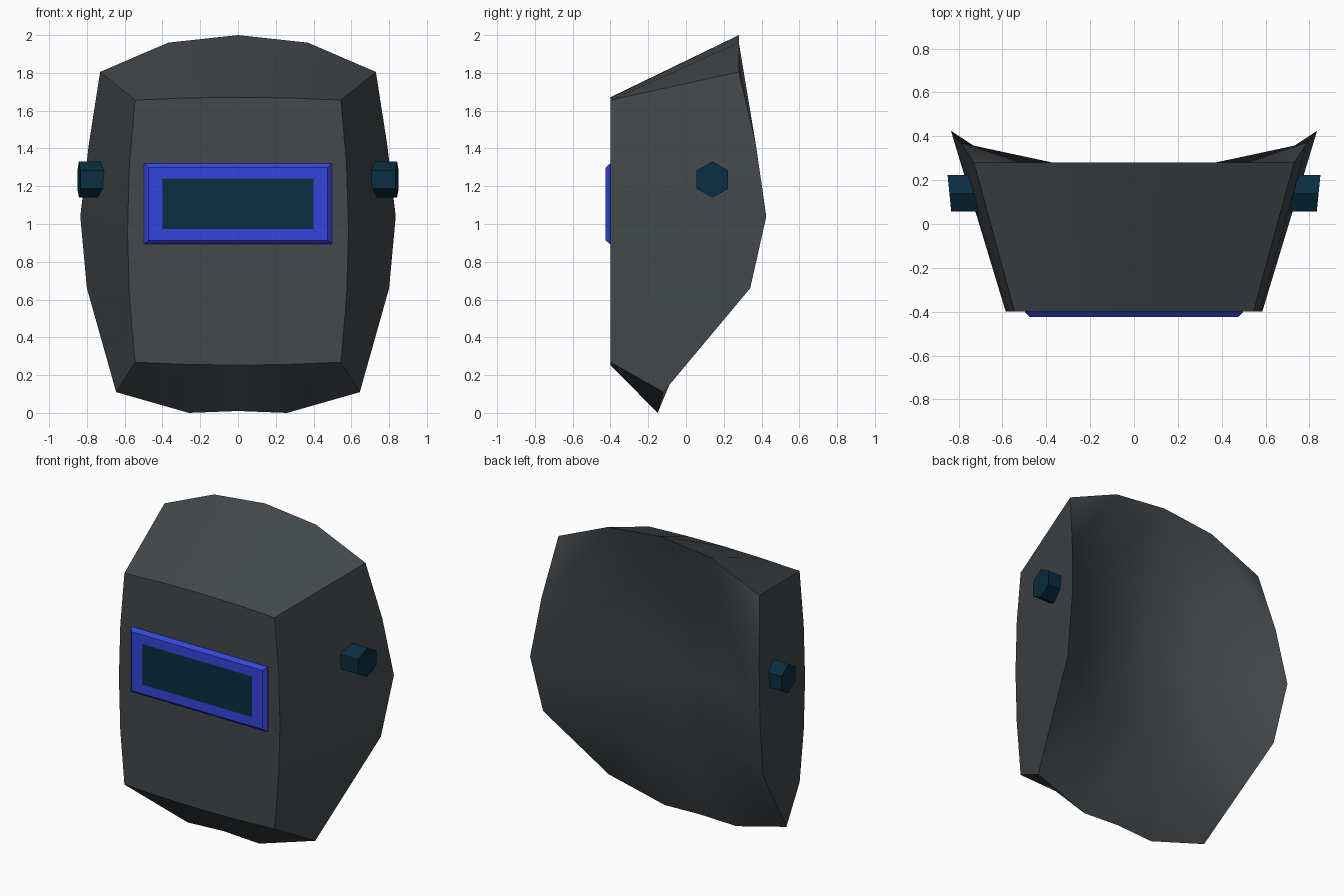
import bpy, bmesh, math

cube = bpy.data.objects.get("Cube")
if cube:
    bpy.data.objects.remove(cube, do_unlink=True)


def make_material(name, rgb):
    mat = bpy.data.materials.new(name)
    mat.use_nodes = True
    colour = (*rgb, 1)
    mat.diffuse_color = colour
    bsdf = next(n for n in mat.node_tree.nodes if n.type == "BSDF_PRINCIPLED")
    bsdf.inputs["Base Color"].default_value = colour
    return mat


grey = make_material("charcoal grey", (0.056, 0.065, 0.071))
blue = make_material("bright blue", (0.036, 0.06, 0.72))
teal = make_material("dark teal", (0.003, 0.027, 0.053))


def finish(bm, name, *materials):
    bmesh.ops.recalc_face_normals(bm, faces=bm.faces)
    mesh = bpy.data.meshes.new(name)
    bm.to_mesh(mesh)
    bm.free()
    for mat in materials:
        mesh.materials.append(mat)
    obj = bpy.data.objects.new(name, mesh)
    bpy.context.collection.objects.link(obj)
    return obj


def loft(rings):
    """Bridge equal rings of points and cap both ends; return the last cap too."""
    bm = bmesh.new()
    loops = [[bm.verts.new(p) for p in ring] for ring in rings]
    n = len(loops[0])
    for a, b in zip(loops, loops[1:]):
        for k in range(n):
            m = (k + 1) % n
            bm.faces.new((a[k], a[m], b[m], b[k]))
    bm.faces.new(loops[0])
    return bm, bm.faces.new(loops[-1])


# Mask shell: flat bulged front, flared walls, dished back
STEPS = range(-2, 3)
BACK_HALF = [  # rows from top to bottom, centre column outwards
    [(0, 0.28, 2.0), (0.37, 0.28, 1.96), (0.73, 0.28, 1.805)],
    [(0, 0.11, 1.48), (0.4, 0.14, 1.46), (0.79, 0.37, 1.42)],
    [(0, 0.08, 1.04), (0.42, 0.12, 1.04), (0.835, 0.425, 1.04)],
    [(0, 0.06, 0.6), (0.4, 0.1, 0.6), (0.8, 0.34, 0.66)],
    [(0, -0.145, 0.01), (0.26, -0.15, 0), (0.645, -0.12, 0.11)],
]


def front_point(i, j):
    u, v = i / 2, j / 2
    x = 0.545 * u + 0.04 * u * (1 - v * v)
    z = 0.962 + 0.694 * v + 0.015 * v * (1 - u * u)
    return x, -0.4, z


def back_point(i, j):
    x, y, z = BACK_HALF[2 - j][abs(i)]
    return (x if i >= 0 else -x), y, z


def grid(bm, point, split):
    verts = {(i, j): bm.verts.new(point(i, j)) for i in STEPS for j in STEPS}
    for i in STEPS[:-1]:
        for j in STEPS[:-1]:
            inner, outer = (i, i + 1) if i >= 0 else (i + 1, i)
            low_in, low_out = verts[inner, j], verts[outer, j]
            high_in, high_out = verts[inner, j + 1], verts[outer, j + 1]
            if split:  # cut each quad from its inner top to its outer bottom
                bm.faces.new((low_in, low_out, high_in))
                bm.faces.new((low_out, high_out, high_in))
            else:
                bm.faces.new((low_in, low_out, high_out, high_in))
    return verts


bm = bmesh.new()
front = grid(bm, front_point, False)
back = grid(bm, back_point, True)
border = ([(i, -2) for i in STEPS[:-1]] + [(2, j) for j in STEPS[:-1]]
          + [(-i, 2) for i in STEPS[:-1]] + [(-2, -j) for j in STEPS[:-1]])
for a, b in zip(border, border[1:] + border[:1]):
    bm.faces.new((front[a], front[b], back[b], back[a]))
    for side in (front, back):
        bm.edges.get((side[a], side[b])).smooth = False
for corner in ((2, 2), (2, -2), (-2, 2), (-2, -2)):
    bm.edges.get((front[corner], back[corner])).smooth = False
for face in bm.faces:
    face.smooth = True
finish(bm, "mask_shell", grey)


# Viewing window: chamfered frame with a lens set into its face
def rectangle(half_width, low, high, y):
    return [(-half_width, y, low), (half_width, y, low),
            (half_width, y, high), (-half_width, y, high)]


bm, lens = loft([
    rectangle(0.497, 0.893, 1.32, -0.39),
    rectangle(0.497, 0.893, 1.32, -0.402),
    rectangle(0.475, 0.913, 1.3, -0.425),
    rectangle(0.4, 0.973, 1.24, -0.425),
])
lens.material_index = 1
finish(bm, "window_frame", blue, teal)

# Hexagonal pivot knobs on both side walls, their ends slanted with the wall
for name, side in (("left_knob", 1), ("right_knob", -1)):
    rings = []
    for reach in (0.69, 0.842):
        ring = []
        for k in range(6):
            angle = math.radians(60 * k)
            dy, dz = 0.096 * math.sin(angle), 0.096 * math.cos(angle)
            ring.append((side * (reach + 0.1 * dy), 0.14 + dy, 1.235 + dz))
        rings.append(ring)
    bm, _ = loft(rings)
    finish(bm, name, teal)
